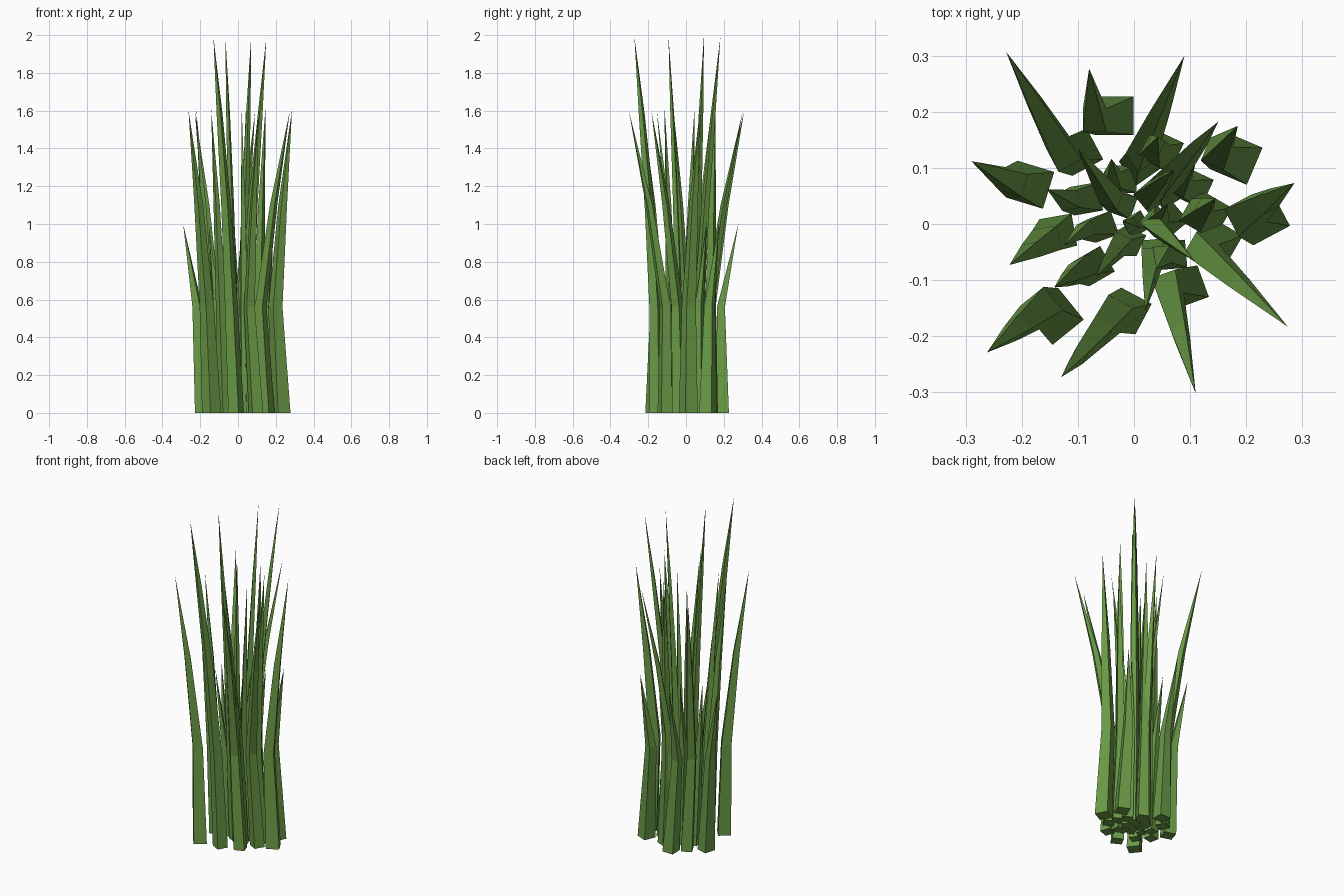
import bpy, bmesh, math
from mathutils import Vector, Matrix

green = bpy.data.materials.new("grass green")
green.diffuse_color = (0.145, 0.325, 0.062, 1)

# Each blade: base x, y / bend x, y (first joint) / tip x, y / twist in degrees
SHORT = [
    (-.035, .193, -.070, .185, -.080, .277, 0),
    (.182, .117, .148, .125, .185, .175, 67),
    (-.185, .070, -.215, .075, -.290, .112, 73),
    (-.055, -.005, -.085, -.010, -.125, -.038, 20),
    (-.085, .045, -.115, .042, -.155, .062, 10),
    (-.020, .080, -.038, .078, -.040, .116, 0),
    (.105, .065, .080, .070, .110, .110, 65),
    (.065, .008, .042, .005, .060, .035, 40),
    (.068, -.055, .050, -.055, .040, -.080, 5),
    (.005, 0, -.005, -.002, -.020, .005, 30),
]
MEDIUM = [
    (-.097, .128, -.125, .125, -.228, .307, 28),
    (.010, .105, .012, .120, .090, .300, 35),
    (.228, .012, .198, .015, .286, .073, 28),
    (-.135, -.015, -.155, -.028, -.222, -.073, 10),
    (-.140, -.165, -.165, -.150, -.262, -.229, 39),
    (.152, -.032, .120, -.045, .274, -.183, 60),
    (.095, -.112, .060, -.110, .110, -.302, 20),
    (.040, -.050, .032, -.060, .020, -.155, 5),
    (-.070, -.075, -.090, -.080, -.142, -.113, 30),
    (.050, .130, .035, .130, .042, .155, 65),
    (-.020, .035, -.040, .045, -.100, .134, 70),
    (.135, .018, .110, .015, .145, .045, 60),
    (.040, .005, .035, .000, .108, -.066, 45),
]
TALL = [
    (.060, .060, .055, .070, .150, .182, 30),
    (-.010, -.155, -.035, -.160, -.130, -.273, 62),
    (-.005, -.030, -.025, -.035, -.067, -.093, 65),
    (.030, .050, .025, .050, .070, .095, 40),
]


def blade(name, data, joints, height):
    """Four-sided blade, bending at each joint and tapering to a point."""
    base, bend, tip = Vector(data[0:2]), Vector(data[2:4]), Vector(data[4:6])
    top = height - 0.1 * (tip - base).length
    half = (0.035 + 0.17 * base.length) / 2
    path = [(base, 0.0)]
    for z in joints:
        f = (z - joints[0]) / (top - joints[0])
        path.append((bend.lerp(tip, f ** 1.25), z))

    bm = bmesh.new()
    rings = []
    for i, (c, z) in enumerate(path):
        w = half * (1 - i / len(path)) ** 0.7
        turn = Matrix.Rotation(math.radians(data[6]), 2)
        ring = []
        for corner in ((-w, -w), (w, -w), (w, w), (-w, w)):
            p = c + turn @ Vector(corner)
            ring.append(bm.verts.new((p.x, p.y, z)))
        rings.append(ring)
    bm.faces.new(rings[0][::-1])
    for lo, hi in zip(rings, rings[1:]):
        for k in range(4):
            n = (k + 1) % 4
            bm.faces.new((lo[k], lo[n], hi[n], hi[k]))
    point = bm.verts.new((tip.x, tip.y, top))
    for k in range(4):
        bm.faces.new((rings[-1][k], rings[-1][(k + 1) % 4], point))
    bmesh.ops.recalc_face_normals(bm, faces=bm.faces[:])
    mesh = bpy.data.meshes.new(name)
    bm.to_mesh(mesh)
    bm.free()
    mesh.materials.append(green)
    bpy.context.collection.objects.link(bpy.data.objects.new(name, mesh))


# Three lengths of blade, one more joint for each
for name, rows, joints, height in (
    ("short_blade", SHORT, (0.56,), 1.01),
    ("medium_blade", MEDIUM, (0.56, 1.1), 1.615),
    ("tall_blade", TALL, (0.56, 1.1, 1.58), 2.005),
):
    for i, row in enumerate(rows):
        blade(f"{name}_{i + 1}", row, joints, height)
